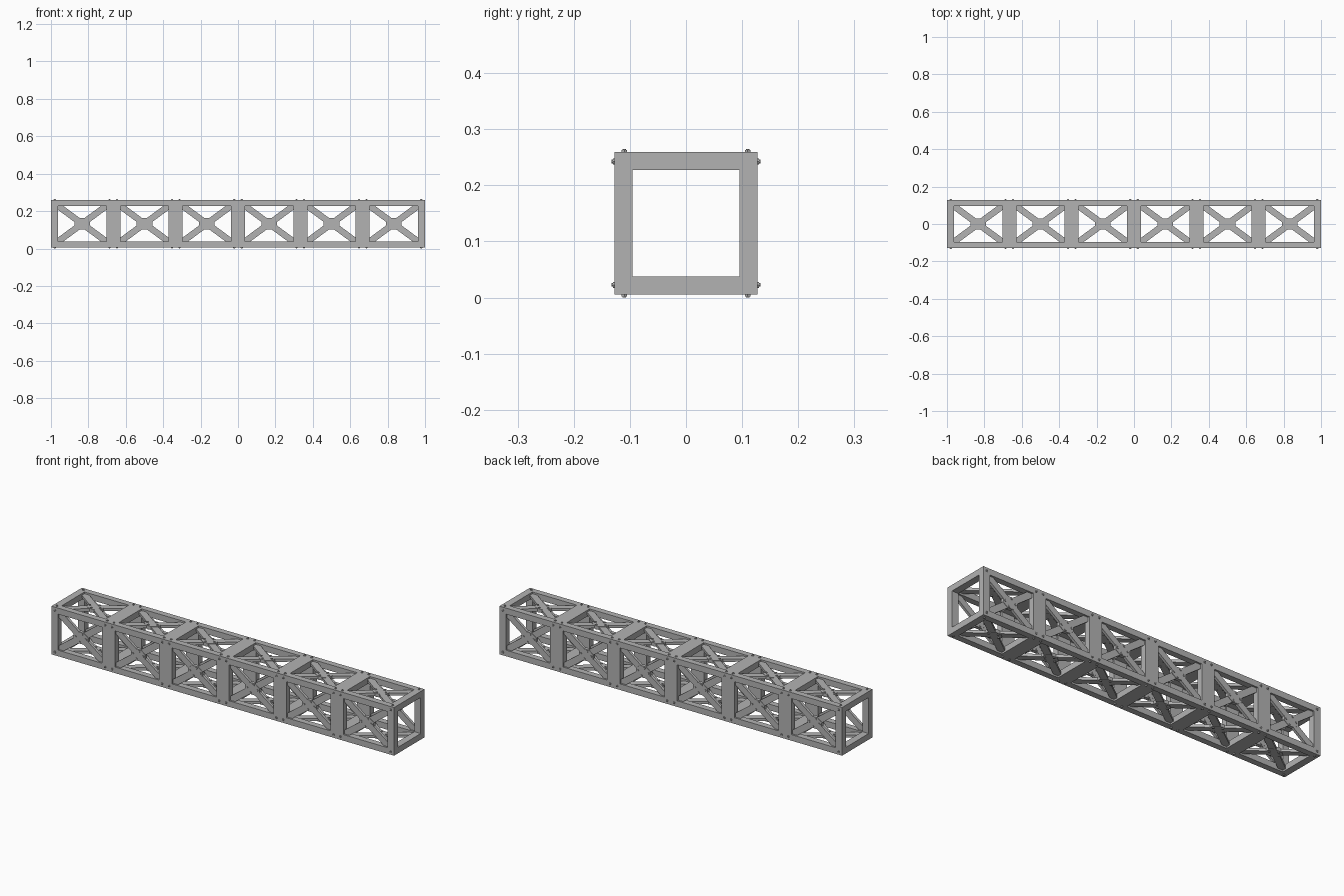
import bpy, bmesh, math
from mathutils import Matrix, Vector

cube = bpy.data.objects.get("Cube")
if cube:
    bpy.data.objects.remove(cube, do_unlink=True)

steel = bpy.data.materials.new("steel grey")
steel.use_nodes = True
grey = (0.45, 0.45, 0.45, 1)
steel.diffuse_color = grey
steel.node_tree.nodes["Principled BSDF"].inputs["Base Color"].default_value = grey

BAYS, BAY = 6, 1 / 3
HALF = 0.127            # half of the square section
BAR = 0.032             # chord thickness
POST = 0.0375           # post width on each side of a bay joint
MID_Z = 0.1325
INNER = HALF - BAR


def box(bm, size, centre, rot=Matrix()):
    m = Matrix.Translation(centre) @ rot @ Matrix.Diagonal((*size, 1))
    bmesh.ops.create_cube(bm, size=1, matrix=m)


def disc(bm, sides, rx, rz, depth, centre):
    """Prism whose axis runs along y."""
    m = (Matrix.Translation(centre) @ Matrix.Diagonal((rx, 1, rz, 1))
         @ Matrix.Rotation(math.pi / 2, 4, 'X')
         @ Matrix.Rotation(math.pi / sides, 4, 'Z'))
    bmesh.ops.create_cone(bm, cap_ends=True, segments=sides, radius1=1,
                          radius2=1, depth=depth, matrix=m)


def finish(bm, name, turn=0):
    """Place a part on one of the four sides of the truss."""
    bm.transform(Matrix.Translation((0, 0, MID_Z))
                 @ Matrix.Rotation(turn * math.pi / 2, 4, 'X'))
    mesh = bpy.data.meshes.new(name)
    bm.to_mesh(mesh)
    bm.free()
    mesh.materials.append(steel)
    bpy.context.collection.objects.link(bpy.data.objects.new(name, mesh))


centres = [-1 + BAY * (i + 0.5) for i in range(BAYS)]
depth_y = -HALF + BAR / 2

for turn, side in enumerate(("front", "bottom", "back", "top")):
    # Corner chord along the whole length
    bm = bmesh.new()
    box(bm, (2, BAR, BAR), (0, depth_y, HALF - BAR / 2))
    finish(bm, side + "_chord", turn)

    # Posts: narrow at the ends, double width at the joints
    bm = bmesh.new()
    for i in range(BAYS + 1):
        lo = max(-1, -1 + i * BAY - POST)
        hi = min(1, -1 + i * BAY + POST)
        box(bm, (hi - lo, BAR, 2 * INNER), ((lo + hi) / 2, depth_y, 0))
    finish(bm, side + "_posts", turn)

    # Crossed diagonal braces
    bm = bmesh.new()
    dx, dz = BAY / 2 - POST, INNER
    angle = math.atan2(dz, dx)
    length = 2 * math.hypot(dx, dz) + 0.024
    for x in centres:
        for s in (-1, 1):
            box(bm, (length, 0.014, 0.034), (x, depth_y, 0),
                Matrix.Rotation(s * angle, 4, 'Y'))
    finish(bm, side + "_braces", turn)

    # Gusset plates where the braces cross
    bm = bmesh.new()
    for x in centres:
        disc(bm, 8, 0.045, 0.033, 0.018, (x, depth_y, 0))
    finish(bm, side + "_gussets", turn)

    # Bolts through each gusset
    bm = bmesh.new()
    for x in centres:
        for bx, bz in ((-0.03, 0), (0.03, 0), (0.008, 0.022), (-0.008, -0.022)):
            disc(bm, 6, 0.006, 0.006, 0.025, (x + bx, depth_y, bz))
    finish(bm, side + "_gusset_bolts", turn)

    # Bolt heads with a small stud at each corner of every bay
    bm = bmesh.new()
    for x in centres:
        for sx in (-1, 1):
            for sz in (-1, 1):
                p = Vector((x + sx * (BAY / 2 - 0.02), -HALF, sz * 0.11))
                disc(bm, 6, 0.006, 0.006, 0.007, p)
                disc(bm, 8, 0.0035, 0.0035, 0.011, p)
    finish(bm, side + "_corner_bolts", turn)
